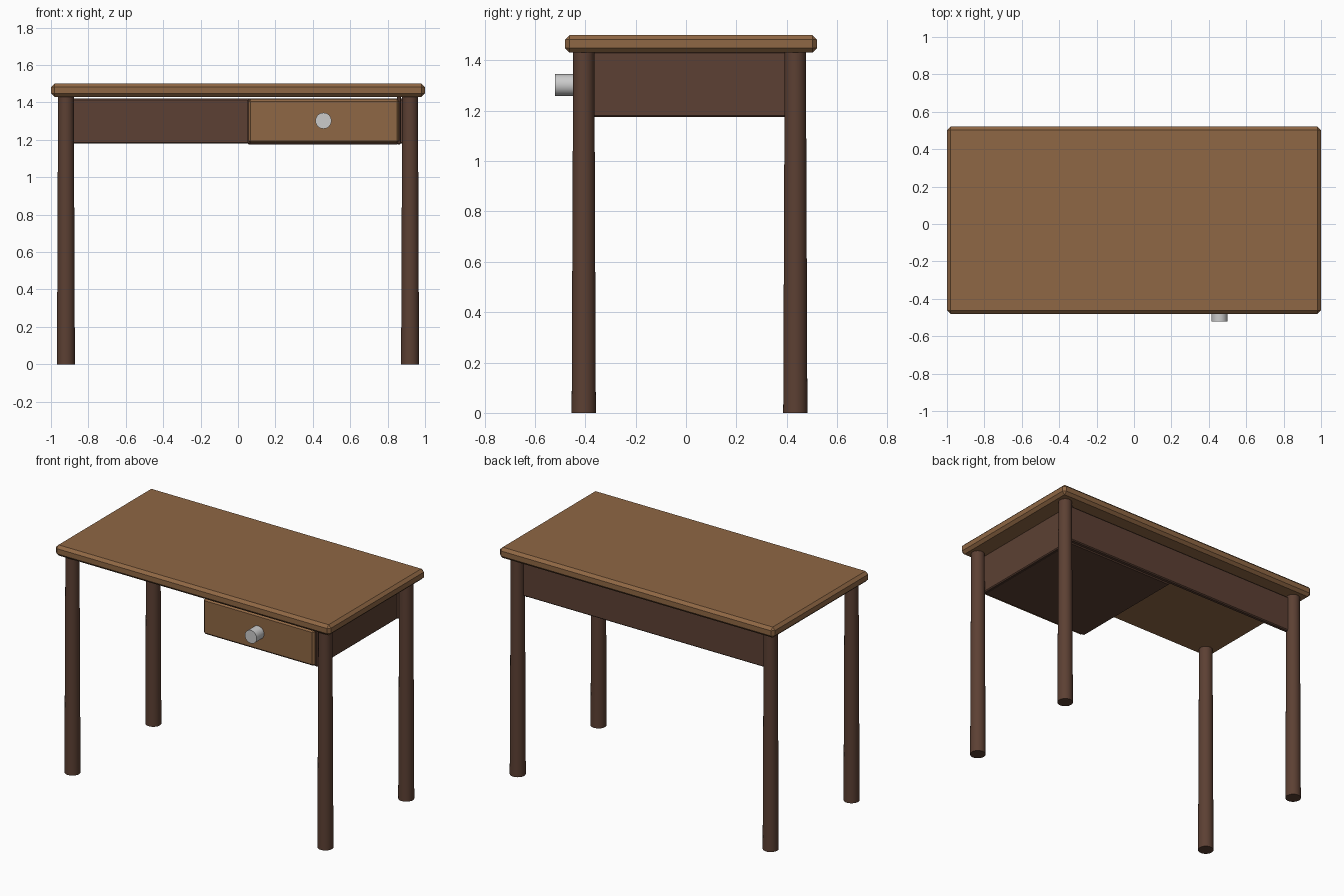
import bpy
import math

if "Cube" in bpy.data.objects:
    bpy.data.objects.remove(bpy.data.objects["Cube"])


def material(name, rgb):
    m = bpy.data.materials.new(name)
    m.diffuse_color = (*rgb, 1)
    m.use_nodes = True
    m.node_tree.nodes["Principled BSDF"].inputs["Base Color"].default_value = m.diffuse_color
    return m


light_wood = material("light_wood", (0.275, 0.136, 0.058))
dark_wood = material("dark_wood", (0.107, 0.051, 0.033))


def box(name, lo, hi, mat, bevel=0.0):
    bpy.ops.mesh.primitive_cube_add(size=1, location=[(a + b) / 2 for a, b in zip(lo, hi)])
    ob = bpy.context.object
    ob.name = name
    ob.scale = [b - a for a, b in zip(lo, hi)]
    bpy.ops.object.transform_apply(location=False, rotation=False, scale=True)
    ob.data.materials.append(mat)
    if bevel:
        mod = ob.modifiers.new("edge_bevel", "BEVEL")
        mod.width = bevel
        mod.segments = 1
    return ob


# Tabletop with chamfered edges
box("tabletop", (-1, -0.48, 1.43), (1, 0.52, 1.5), light_wood, 0.018)

# Slightly tapered round legs
for side, x in (("left", -0.92), ("right", 0.92)):
    for end, y in (("front", -0.406), ("back", 0.434)):
        bpy.ops.mesh.primitive_cone_add(vertices=32, radius1=0.048, radius2=0.042,
                                        depth=1.44, location=(x, y, 0.72))
        leg = bpy.context.object
        leg.name = f"{end}_{side}_leg"
        leg.data.materials.append(dark_wood)
        bpy.ops.object.shade_smooth_by_angle(angle=math.radians(30))

# Back apron between the rear legs
box("back_apron", (-0.92, 0.405, 1.18), (0.92, 0.435, 1.42), dark_wood, 0.006)

# Drawer housing, with its outer panel reaching the tabletop
box("drawer_housing", (0.05, -0.42, 1.175), (0.86, 0.41, 1.42), dark_wood, 0.008)
box("right_panel", (0.85, -0.42, 1.175), (0.872, 0.43, 1.435), dark_wood, 0.006)

# Drawer front
box("drawer_front", (0.055, -0.443, 1.183), (0.862, -0.415, 1.418), light_wood, 0.012)

# Drawer knob
bpy.ops.mesh.primitive_cylinder_add(vertices=32, radius=0.043, depth=0.085,
                                    location=(0.457, -0.4775, 1.302),
                                    rotation=(math.pi / 2, 0, 0))
knob = bpy.context.object
knob.name = "drawer_knob"
bpy.ops.object.shade_smooth_by_angle(angle=math.radians(30))
